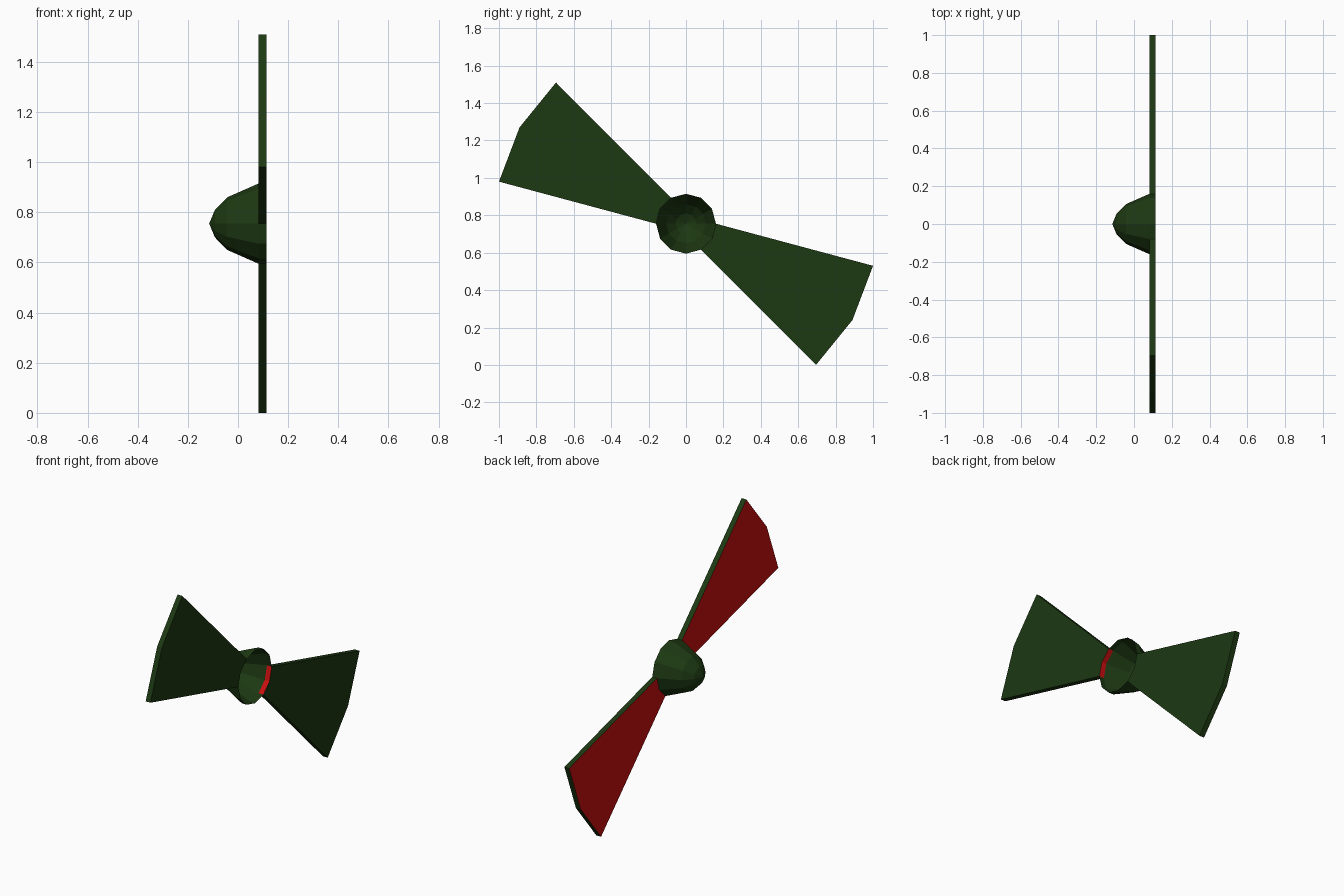
import bpy, bmesh
from math import cos, sin, radians

if "Cube" in bpy.data.objects:
    bpy.data.objects.remove(bpy.data.objects["Cube"])

CZ = 0.755                # hub centre height
X0, X1 = 0.082, 0.114     # front and back of the blade slab
R, SIDES = 0.16, 12


def material(name, rgb):
    m = bpy.data.materials.new(name)
    m.diffuse_color = (*rgb, 1)
    m.use_nodes = True
    m.node_tree.nodes["Principled BSDF"].inputs["Base Color"].default_value = m.diffuse_color
    return m


green = material("dark_green", (0.012, 0.04, 0.006))
red = material("dark_red", (0.6, 0.005, 0.005))


def finish(bm, name, mats):
    me = bpy.data.meshes.new(name)
    bm.to_mesh(me)
    bm.free()
    for m in mats:
        me.materials.append(m)
    ob = bpy.data.objects.new(name, me)
    bpy.context.collection.objects.link(ob)
    return ob


def rim(i):
    a = radians(30 * i)
    return R * cos(a), R * sin(a)


# Hub: open-backed faceted nose cone, its rim left open where blades attach
bm = bmesh.new()
rings = []
for x, r in [(-0.092, 0.055), (-0.043, 0.105), (X0, R), (X1, R)]:
    rings.append([bm.verts.new((x, rim(i)[0] * r / R, CZ + rim(i)[1] * r / R))
                  for i in range(SIDES)])
tip = bm.verts.new((-0.115, 0, CZ))
for i in range(SIDES):
    j = (i + 1) % SIDES
    bm.faces.new((tip, rings[0][j], rings[0][i]))
    for k in range(3):
        if k == 2 and i in (4, 5, 10, 11):
            continue
        a, b = rings[k], rings[k + 1]
        bm.faces.new((a[i], a[j], b[j], b[i]))
# Outward normals: the sign is checked against the axis
for f in bm.faces:
    c = f.calc_center_median()
    c.x, c.z = c.x - X1, c.z - CZ
    f.normal_update()
    if f.normal.dot(c) < 0:
        f.normal_flip()
finish(bm, "hub", [green])


# Blades: flared slabs, red on the front and at the root, green elsewhere
def blade(name, s):
    outline = [rim(i) for i in (10, 11, 12)]
    outline += [(1.0, -0.225), (0.89, -0.515), (0.695, -0.755)]
    bm = bmesh.new()
    front, back = [[bm.verts.new((x, s * y, CZ + s * z)) for y, z in outline]
                   for x in (X0, X1)]
    n = len(outline)
    bm.faces.new(front).material_index = 1
    bm.faces.new(back)
    for i in range(n):
        j = (i + 1) % n
        f = bm.faces.new((front[i], front[j], back[j], back[i]))
        f.material_index = 1 if i < 2 else 0
    bmesh.ops.recalc_face_normals(bm, faces=bm.faces)
    finish(bm, name, [green, red])


blade("blade_right", 1)
blade("blade_left", -1)
